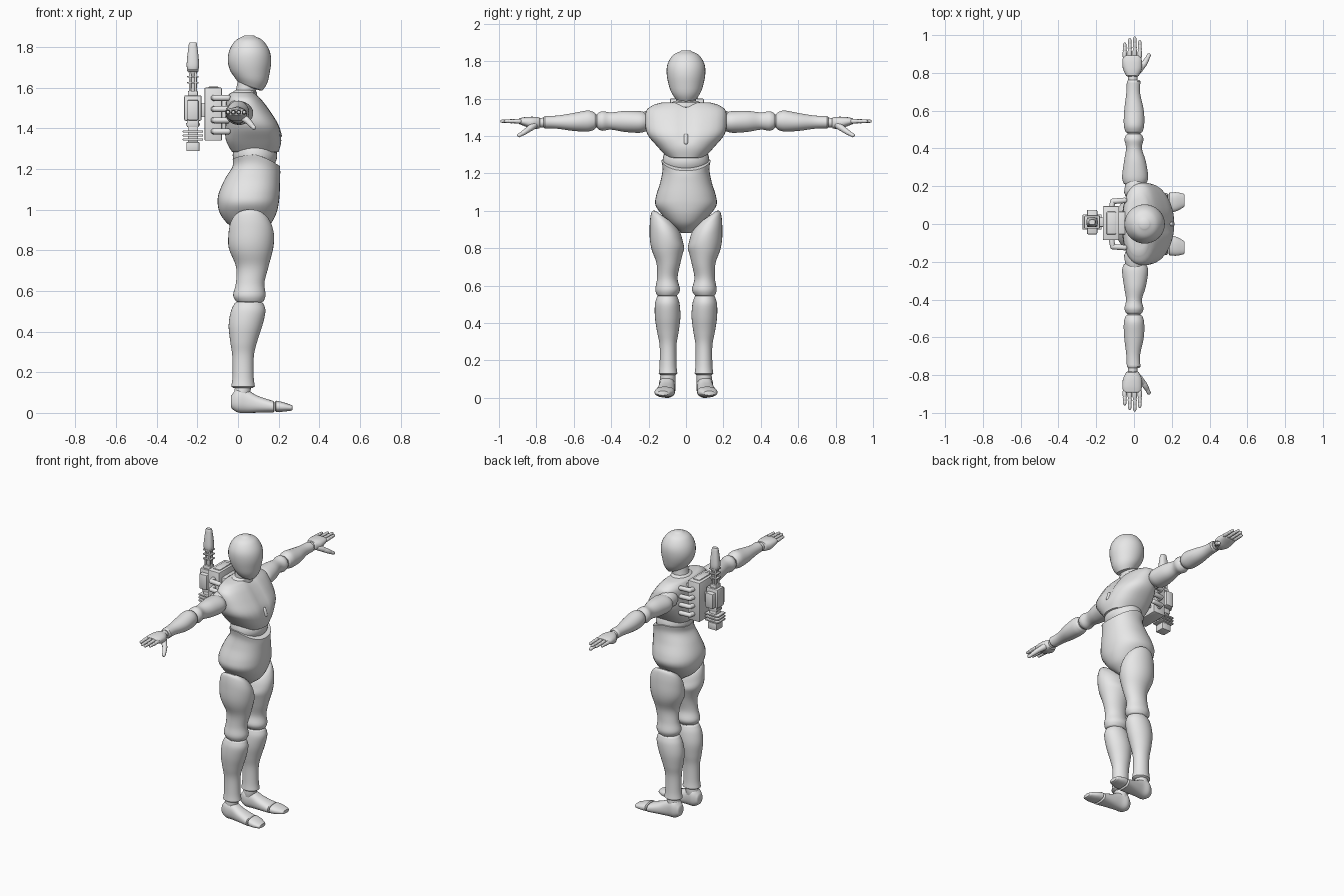
import bpy, bmesh
from math import sin, cos, pi, exp
from mathutils import Vector, Matrix

cube = bpy.data.objects.get("Cube")
if cube:
    bpy.data.objects.remove(cube, do_unlink=True)

grey = bpy.data.materials.new("plain grey")
grey.use_nodes = True
grey.diffuse_color = (.8, .8, .8, 1)
grey.node_tree.nodes["Principled BSDF"].inputs["Base Color"].default_value = (.8, .8, .8, 1)


def finish(name, bm, angle=.7):
    """Turn a bmesh into a smooth shaded object in the scene."""
    bmesh.ops.recalc_face_normals(bm, faces=bm.faces)
    mesh = bpy.data.meshes.new(name)
    bm.to_mesh(mesh)
    bm.free()
    mesh.materials.append(grey)
    obj = bpy.data.objects.new(name, mesh)
    bpy.context.collection.objects.link(obj)
    bpy.ops.object.select_all(action='DESELECT')
    obj.select_set(True)
    bpy.context.view_layer.objects.active = obj
    bpy.ops.object.shade_smooth_by_angle(angle=angle)
    return obj


def spline(rings, steps=5):
    """Catmull-Rom interpolation of the ring parameters."""
    pts = [Vector(r) for r in rings]
    pts = [pts[0]] + pts + [pts[-1]]
    out = []
    for a, b, c, d in zip(pts, pts[1:], pts[2:], pts[3:]):
        for k in range(steps):
            t = k / steps
            out.append(b + (c - a) * (t / 2) + (a * 2 - b * 5 + c * 4 - d) * (t * t / 2)
                       + (b * 3 - a - c * 3 + d) * (t ** 3 / 2))
    return out + [pts[-1]]


def loft(name, axis, rings, power=2, dome=.008, warp=None, side=1, sides=32):
    """Skin rounded rings: position on axis, then centre and radius twice."""
    rows = spline(rings)
    for end, sign in ((0, -1), (-1, 1)):
        cap = rows[end].copy()
        cap[0] += dome * sign
        cap[2] *= .8
        cap[4] *= .8
        rows.insert(0 if end == 0 else len(rows), cap)
    bm = bmesh.new()
    loops = []
    for t, a, ra, b, rb in rows:
        loop = []
        for i in range(sides):
            ang = 2 * pi * i / sides
            u, v = cos(ang), sin(ang)
            k = (abs(u) ** power + abs(v) ** power) ** (-1 / power)
            p, q = a + ra * u * k, b + rb * v * k
            co = Vector({'X': (t, p, q), 'Y': (p, t, q), 'Z': (p, q, t)}[axis])
            if warp:
                co = warp(co)
            co.y *= side
            loop.append(bm.verts.new(co))
        loops.append(loop)
    for lo, hi in zip(loops, loops[1:]):
        for i in range(sides):
            j = (i + 1) % sides
            bm.faces.new((lo[i], lo[j], hi[j], hi[i]))
    bm.faces.new(loops[0])
    bm.faces.new(loops[-1])
    return finish(name, bm)


def capsules(name, segments):
    """Round-ended tapered rods, each from one point to another."""
    bm = bmesh.new()
    for start, end, r0, r1 in segments:
        start, end = Vector(start), Vector(end)
        line = end - start
        turn = line.to_track_quat('Z', 'Y').to_matrix()
        for v in bmesh.ops.create_uvsphere(bm, u_segments=14, v_segments=9, radius=1)["verts"]:
            top = v.co.z > 0
            v.co = (end if top else start) + turn @ (v.co * (r1 if top else r0))
    return finish(name, bm)


def boxes(name, parts, bevel):
    """Bevelled boxes, each given by centre and size."""
    bm = bmesh.new()
    for centre, size in parts:
        bmesh.ops.create_cube(bm, matrix=Matrix.Translation(centre) @ Matrix.Diagonal((*size, 1)))
    bmesh.ops.bevel(bm, geom=bm.edges[:], offset=bevel, segments=2, profile=.5, affect='EDGES')
    return finish(name, bm)


def clamp(v):
    return max(0, min(1, v))


# Head and neck, with the jaw line sloping down to the chin
def jaw(co):
    co.z -= .35 * (co.x - .05) * clamp((1.68 - co.z) / .07)
    return co


loft("head", 'Z', [(1.61, .06, .06, 0, .06), (1.65, .062, .086, 0, .085), (1.72, .057, .106, 0, .102),
                   (1.78, .056, .1, 0, .1), (1.83, .055, .07, 0, .072), (1.853, .055, .03, 0, .03)],
     warp=jaw, dome=.004)
loft("neck", 'Z', [(1.54, .03, .055, 0, .065), (1.58, .038, .05, 0, .055), (1.63, .05, .052, 0, .055)])
loft("collar", 'Z', [(1.555, .03, .065, 0, .09), (1.58, .034, .058, 0, .075)])


# Chest, with a shallow groove down the breastbone
def breastbone(co):
    if co.x > .08:
        co.x -= .014 * exp(-(co.y / .025) ** 2) * clamp((co.z - 1.35) / .04)
    return co


loft("chest", 'Z', [(1.285, .085, .115, 0, .1), (1.34, .077, .136, 0, .15), (1.41, .07, .134, 0, .207),
                    (1.48, .05, .113, 0, .218), (1.54, .03, .088, 0, .21), (1.57, .022, .065, 0, .165)],
     power=2.4, warp=breastbone)
capsules("chest_stud", [((.204, 0, 1.365), (.194, 0, 1.4), .012, .012)])
loft("waist_ball", 'Z', [(1.18, .08, .06, 0, .07), (1.23, .083, .1, 0, .115),
                         (1.28, .083, .108, 0, .124), (1.35, .08, .08, 0, .1)])


# Hips and belly, with a rim that dips at the front
def rim(co):
    w = clamp((co.z - 1.15) / .1)
    co.z += w * (.02 * (co.y / .13) ** 2 - .035 * clamp((co.x - .09) / .11))
    return co


loft("hips", 'Z', [(.89, .06, .05, 0, .035), (.93, .055, .105, 0, .085), (.98, .05, .138, 0, .13),
                   (1.03, .05, .15, 0, .163), (1.08, .055, .15, 0, .16), (1.15, .071, .136, 0, .138),
                   (1.21, .09, .118, 0, .125), (1.25, .09, .116, 0, .132)],
     power=2.2, warp=rim)


# Legs: the thigh top and the knee joint lean outwards
def hip_cut(co):
    co.z += .7 * (co.y - .11) * clamp((co.z - .78) / .16)
    return co


for side, label in ((1, "left"), (-1, "right")):
    loft(label + "_thigh", 'Z',
         [(.55, .058, .068, .1, .055), (.58, .056, .08, .098, .066), (.64, .06, .07, .1, .055),
          (.72, .07, .08, .094, .064), (.81, .064, .109, .1, .09), (.88, .065, .112, .106, .088),
          (.93, .062, .1, .108, .08), (.955, .06, .08, .11, .066)], warp=hip_cut, side=side)
    capsules(label + "_knee", [((.055, .1 * side, .53), (.055, .1 * side, .57), .052, .052)])
    loft(label + "_shin", 'Z',
         [(.13, .025, .058, .096, .05), (.18, .025, .052, .096, .045), (.28, .025, .053, .096, .045),
          (.35, .028, .066, .097, .057), (.43, .037, .083, .098, .068), (.5, .05, .085, .1, .066),
          (.54, .054, .07, .1, .055)], side=side)
    loft(label + "_foot", 'X',
         [(-.03, .1, .03, .055, .035), (0, .1, .045, .062, .06), (.045, .102, .042, .056, .056),
          (.1, .106, .046, .042, .041), (.175, .112, .053, .03, .028)],
         power=2.4, dome=.004, side=side)
    loft(label + "_toes", 'X', [(.188, .113, .053, .032, .028), (.225, .118, .05, .029, .023),
                                (.262, .124, .036, .025, .014)], power=2.4, dome=.006, side=side)
    capsules(label + "_ankle", [((.02, .098 * side, .09), (.025, .097 * side, .13), .042, .04)])

    # Arms, stretched out sideways
    capsules(label + "_shoulder", [((.005, .18 * side, 1.485), (.005, .22 * side, 1.48), .06, .05)])
    loft(label + "_upper_arm", 'Y',
         [(.215, .005, .06, 1.475, .05), (.25, .006, .069, 1.475, .058), (.33, .005, .058, 1.478, .056),
          (.4, 0, .042, 1.48, .046), (.445, 0, .05, 1.48, .052), (.468, 0, .044, 1.48, .045)], side=side)
    capsules(label + "_elbow", [((0, .46 * side, 1.48), (0, .5 * side, 1.48), .036, .036)])
    loft(label + "_forearm", 'Y',
         [(.49, 0, .046, 1.48, .046), (.525, 0, .054, 1.48, .056), (.6, 0, .052, 1.475, .048),
          (.69, -.004, .037, 1.474, .035), (.755, -.002, .036, 1.474, .033)], side=side)
    capsules(label + "_wrist", [((-.005, .75 * side, 1.473), (-.008, .8 * side, 1.47), .026, .026)])
    loft(label + "_palm", 'Y',
         [(.785, -.008, .034, 1.47, .03), (.82, -.008, .05, 1.47, .033), (.86, -.01, .052, 1.476, .025),
          (.888, -.01, .047, 1.479, .017)], power=2.4, dome=.004, side=side)
    fingers = []
    for i, tip in enumerate((.958, .983, .991, .972)):
        x = -.049 + .0265 * i
        joints = [.89 + (tip - .89) * f for f in (0, .45, .75, 1)]
        for n, (a, b) in enumerate(zip(joints, joints[1:])):
            r = .0125 - .0012 * n
            fingers.append(((x, a * side, 1.479), (x, (b - .006) * side, 1.479), r, r - .002))
    thumb = [(.025, .815, 1.455), (.052, .845, 1.433), (.068, .872, 1.415), (.078, .892, 1.404)]
    thumb = [(x, y * side, z) for x, y, z in thumb]
    for n, (a, b) in enumerate(zip(thumb, thumb[1:])):
        fingers.append((a, b, .02 - .004 * n, .015 - .002 * n))
    capsules(label + "_fingers", fingers)

    # Curved ribs on the sides of the pack
    ribs = []
    for i in range(4):
        z = 1.385 + .055 * i
        bend = [(-.12, .08, z), (-.112, .12, z), (-.05, .125, z)]
        bend = [(x, y * side, h) for x, y, h in bend]
        ribs += [(a, b, .015, .015) for a, b in zip(bend, bend[1:])]
    capsules(label + "_pack_ribs", ribs)

# Backpack and the bracket behind it
boxes("backpack", [((-.122, .005, 1.47), (.086, .18, .26)), ((-.12, .005, 1.6), (.05, .12, .012))], .005)
boxes("bracket", [((-.172, .01, 1.49), (.04, .05, .07)), ((-.07, .005, 1.47), (.05, .12, .18))], .004)

# Upright tool carried on the pack: body, grip cluster, stem and tapered tip
cx, cy = -.222, .01
boxes("tool_body", [((cx, cy, 1.5), (.085, .07, .125)), ((cx, cy, 1.49), (.055, .13, .1)),
                    ((cx, cy, 1.425), (.06, .06, .04)), ((cx, cy, 1.57), (.05, .05, .03))], .007)
boxes("tool_grip", [((cx, cy, 1.355), (.05, .05, .12)), ((cx, cy, 1.31), (.064, .064, .045)),
                    ((cx, cy, 1.42), (.07, .05, .012))]
      + [((cx, cy, 1.345 + .02 * i), (.1, .08, .01)) for i in range(3)], .003)
capsules("tool_stem", [((cx, cy, 1.57), (cx, cy, 1.72), .014, .012)]
         + [((cx + .02 * cos(a), cy + .02 * sin(a), 1.58), (cx + .018 * cos(a), cy + .018 * sin(a), 1.68),
             .006, .006) for a in (pi / 4 + pi / 2 * k for k in range(4))])
loft("tool_tip", 'Z', [(1.665, cx, .016, cy, .016), (1.7, cx, .03, cy, .026), (1.75, cx, .028, cy, .024),
                       (1.815, cx, .02, cy, .016)], power=3, sides=16)
boxes("tool_prongs", [((cx, cy, 1.625 + .03 * i), (.056, .05, .008)) for i in range(3)], .002)
